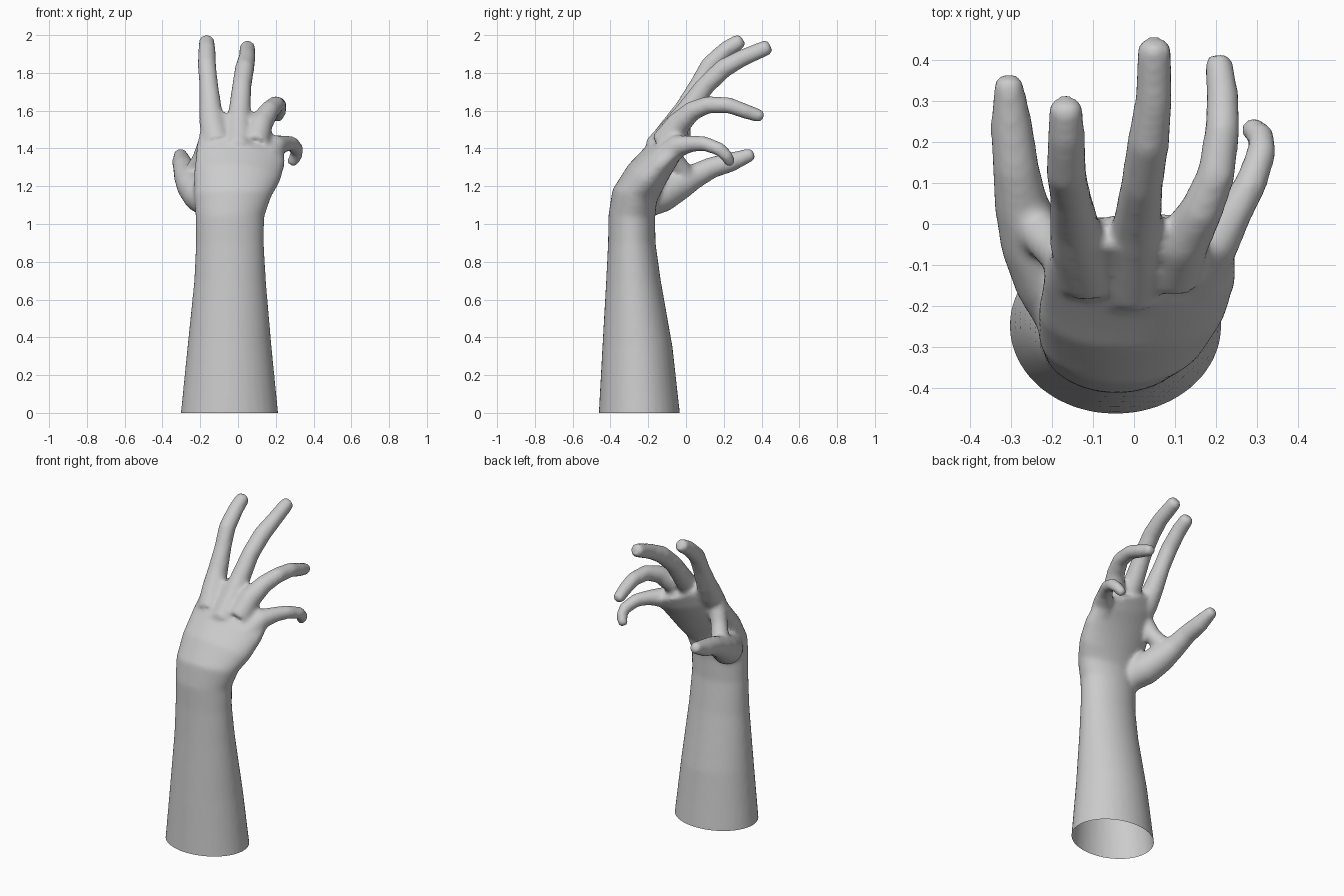
import bpy, bmesh
from math import sin, cos, pi, radians
from mathutils import Vector

bm = bmesh.new()


def loft(rings, n=20):
    """Closed tube through rings given as (centre, half-axis u, half-axis v)."""
    loops = []
    for c, u, v in rings:
        loops.append([bm.verts.new(c + u * cos(2 * pi * i / n) + v * sin(2 * pi * i / n))
                      for i in range(n)])
    faces = [bm.faces.new(loops[0]), bm.faces.new(loops[-1])]
    for a, b in zip(loops, loops[1:]):
        for i in range(n):
            j = (i + 1) % n
            faces.append(bm.faces.new((a[i], a[j], b[j], b[i])))
    bmesh.ops.recalc_face_normals(bm, faces=faces)


def digit(points):
    """Round tapered tube along (x, y, z, radius) with a rounded tip."""
    pts = [Vector(p[:3]) for p in points]
    rad = [p[3] for p in points]
    end = (pts[-1] - pts[-2]).normalized()
    pts.append(pts[-1] + end * rad[-1] * 0.45)
    rad.append(rad[-1] * 0.7)
    rings = []
    for i, p in enumerate(pts):
        t = (pts[min(i + 1, len(pts) - 1)] - pts[max(i - 1, 0)]).normalized()
        v = t.cross(Vector((1, 0, 0))).normalized()
        u = v.cross(t).normalized()
        rings.append((p, u * rad[i], v * rad[i]))
    loft(rings)


# forearm and palm: x, y, z, half width, half thickness, tilt, slant
arm = [
    (-0.045, -0.247, -0.10, 0.268, 0.222, 0, 0),
    (-0.045, -0.247, 0.00, 0.258, 0.215, 0, 0),
    (-0.045, -0.257, 0.35, 0.223, 0.186, 0, 0),
    (-0.042, -0.278, 0.70, 0.190, 0.145, 0, 0),
    (-0.043, -0.287, 0.90, 0.180, 0.126, 0, 0),
    (-0.043, -0.287, 1.04, 0.182, 0.124, 3, 0),
    (-0.027, -0.272, 1.15, 0.205, 0.122, 16, 0.0),
    (-0.005, -0.213, 1.25, 0.228, 0.112, 35, 0.02),
    (0.015, -0.130, 1.36, 0.235, 0.092, 40, 0.04),
    (0.026, -0.060, 1.45, 0.222, 0.075, 40, 0.07),
    (0.028, -0.015, 1.52, 0.190, 0.058, 40, 0.09),
]
loft([(Vector((x, y, z)), Vector((w, 0, -s)),
       Vector((0, cos(radians(t)), -sin(radians(t)))) * h)
      for x, y, z, w, h, t, s in arm], 32)

# index finger
digit([(-0.11, -0.13, 1.42, 0.075), (-0.135, -0.05, 1.53, 0.07), (-0.145, 0.00, 1.61, 0.06),
       (-0.155, 0.07, 1.74, 0.05), (-0.165, 0.125, 1.84, 0.05), (-0.165, 0.215, 1.925, 0.046),
       (-0.165, 0.285, 1.968, 0.042)])
# middle finger
digit([(0.0, -0.16, 1.39, 0.075), (0.005, -0.07, 1.50, 0.068), (0.008, 0.00, 1.59, 0.06),
       (0.02, 0.10, 1.73, 0.052), (0.035, 0.20, 1.825, 0.052), (0.048, 0.30, 1.88, 0.046),
       (0.05, 0.43, 1.935, 0.042)])
# ring finger
digit([(0.09, -0.12, 1.42, 0.075), (0.12, -0.04, 1.53, 0.065), (0.165, 0.035, 1.60, 0.053),
       (0.20, 0.12, 1.632, 0.047), (0.215, 0.23, 1.628, 0.043), (0.215, 0.32, 1.595, 0.04),
       (0.205, 0.395, 1.57, 0.035)])
# little finger
digit([(0.15, -0.13, 1.34, 0.07), (0.20, -0.04, 1.415, 0.06), (0.245, 0.03, 1.425, 0.045),
       (0.285, 0.10, 1.425, 0.04), (0.312, 0.18, 1.395, 0.037), (0.308, 0.215, 1.36, 0.034),
       (0.285, 0.235, 1.325, 0.03)])
# thumb and the web joining it to the palm
digit([(-0.15, -0.22, 1.12, 0.09), (-0.20, -0.13, 1.155, 0.095), (-0.245, -0.04, 1.205, 0.083),
       (-0.275, 0.05, 1.255, 0.066), (-0.288, 0.14, 1.30, 0.057), (-0.298, 0.24, 1.328, 0.052),
       (-0.305, 0.345, 1.368, 0.036)])
digit([(-0.245, 0.0, 1.25, 0.055), (-0.195, -0.06, 1.34, 0.05), (-0.15, -0.10, 1.45, 0.055)])

# fuse the parts into one smooth skin
mesh = bpy.data.meshes.new("hand_and_forearm")
bm.to_mesh(mesh)
bm.free()
hand = bpy.data.objects.new("hand_and_forearm", mesh)
bpy.context.collection.objects.link(hand)
remesh = hand.modifiers.new("fuse", 'REMESH')
remesh.mode = 'VOXEL'
remesh.voxel_size = 0.012
smooth = hand.modifiers.new("soften", 'SMOOTH')
smooth.factor = 0.5
smooth.iterations = 12
skin = bpy.data.meshes.new_from_object(hand.evaluated_get(bpy.context.evaluated_depsgraph_get()))
hand.modifiers.clear()

# cut the forearm open at the base
bm = bmesh.new()
bm.from_mesh(skin)
bmesh.ops.bisect_plane(bm, geom=bm.verts[:] + bm.edges[:] + bm.faces[:],
                       plane_co=(0, 0, 0), plane_no=(0, 0, 1), clear_inner=True)
for f in bm.faces:
    f.smooth = True
bm.to_mesh(skin)
bm.free()
hand.data = skin
